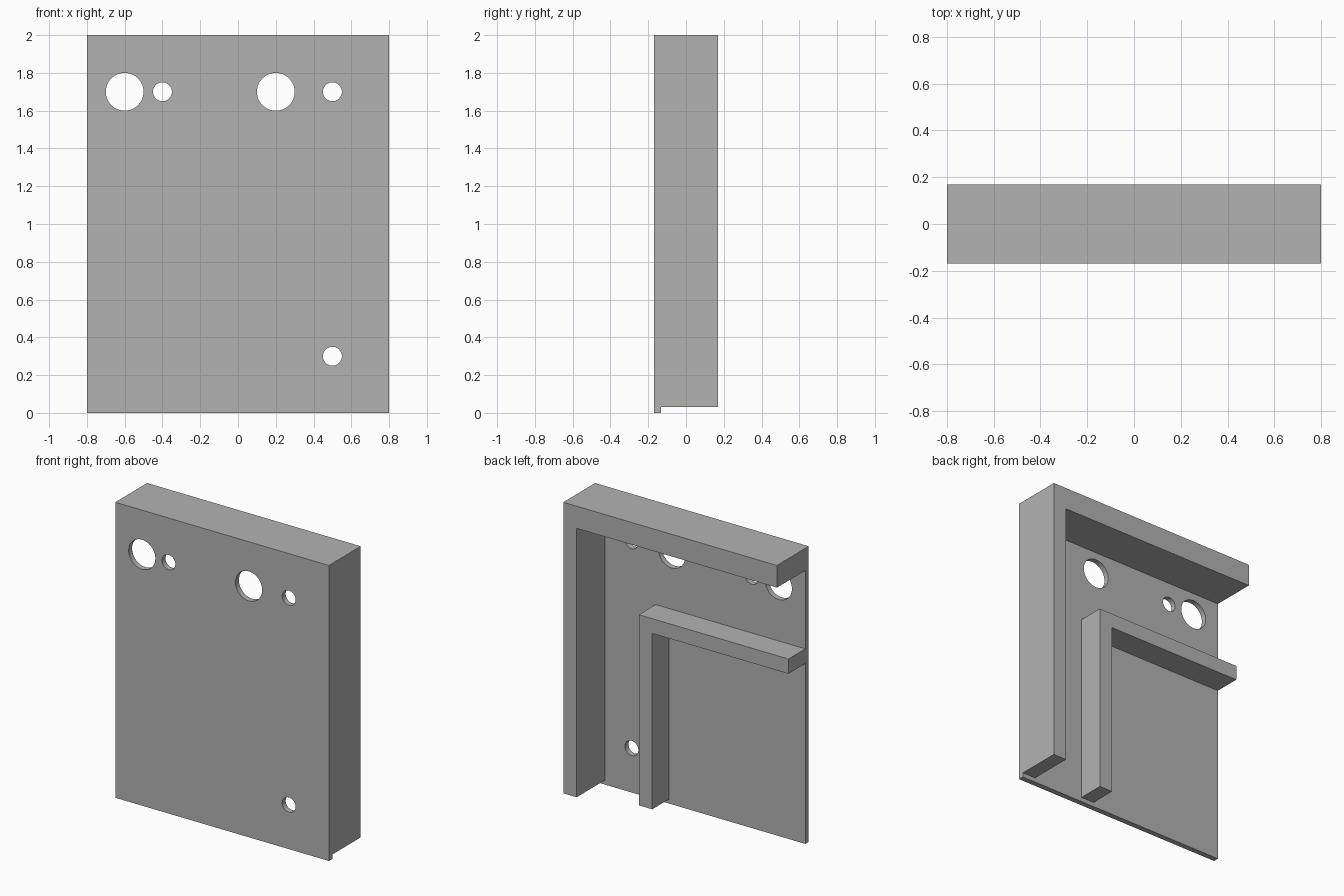
import bpy
import bmesh

if "Cube" in bpy.data.objects:
    bpy.data.objects.remove(bpy.data.objects["Cube"], do_unlink=True)

grey = bpy.data.materials.new("plain_grey")
grey.use_nodes = True
colour = (0.45, 0.45, 0.45, 1)
grey.diffuse_color = colour
grey.node_tree.nodes["Principled BSDF"].inputs["Base Color"].default_value = colour

FRONT, PLATE_BACK, RIB_BACK, RIM_BACK = -0.17, -0.133, 0.047, 0.17
HALF, TOP, RIM_BOTTOM = 0.8, 2.0, 0.03


def extrude_outline(name, outline, y0, y1):
    """Extrude an (x, z) outline from y0 to y1."""
    bm = bmesh.new()
    face = bm.faces.new([bm.verts.new((x, y0, z)) for x, z in outline])
    result = bmesh.ops.extrude_face_region(bm, geom=[face])
    verts = [g for g in result["geom"] if isinstance(g, bmesh.types.BMVert)]
    bmesh.ops.translate(bm, verts=verts, vec=(0, y1 - y0, 0))
    bmesh.ops.recalc_face_normals(bm, faces=bm.faces)
    mesh = bpy.data.meshes.new(name)
    bm.to_mesh(mesh)
    bm.free()
    mesh.materials.append(grey)
    obj = bpy.data.objects.new(name, mesh)
    bpy.context.collection.objects.link(obj)
    return obj


def corner_wall(name, right, top, width, height, back):
    """L-shaped wall: an upright at +x and a bar running to the -x edge."""
    outline = [(-HALF, top), (right, top), (right, RIM_BOTTOM),
               (right - width, RIM_BOTTOM), (right - width, top - height),
               (-HALF, top - height)]
    return extrude_outline(name, outline, PLATE_BACK, back)


# Front plate
plate = extrude_outline("front_plate", [(-HALF, 0), (HALF, 0), (HALF, TOP), (-HALF, TOP)],
                        FRONT, PLATE_BACK)

# Round holes through the plate
for x, z, radius in [(-0.6, 1.7, 0.1), (-0.4, 1.7, 0.05), (0.2, 1.7, 0.1),
                     (0.5, 1.7, 0.05), (0.5, 0.3, 0.05)]:
    bpy.ops.mesh.primitive_cylinder_add(vertices=48, radius=radius, depth=0.2,
                                        location=(x, (FRONT + PLATE_BACK) / 2, z),
                                        rotation=(1.5707963, 0, 0))
    cutter = bpy.context.object
    cutter.name = "hole_cutter"
    cutter.hide_render = True
    cutter.data.materials.append(grey)
    hole = plate.modifiers.new("hole", "BOOLEAN")
    hole.operation = "DIFFERENCE"
    hole.solver = "EXACT"
    hole.object = cutter
    bpy.context.view_layer.objects.active = plate
    bpy.ops.object.modifier_apply(modifier=hole.name)
    bpy.data.objects.remove(cutter, do_unlink=True)

# Outer rim along the top and one side, and the shallower inner rib
corner_wall("outer_rim", HALF, TOP, 0.1, 0.15, RIM_BACK)
corner_wall("inner_rib", 0.32, 1.32, 0.1, 0.1, RIB_BACK)

# Smooth hole walls, sharp edges elsewhere
bpy.ops.object.select_all(action="DESELECT")
plate.select_set(True)
bpy.context.view_layer.objects.active = plate
bpy.ops.object.shade_smooth_by_angle()
